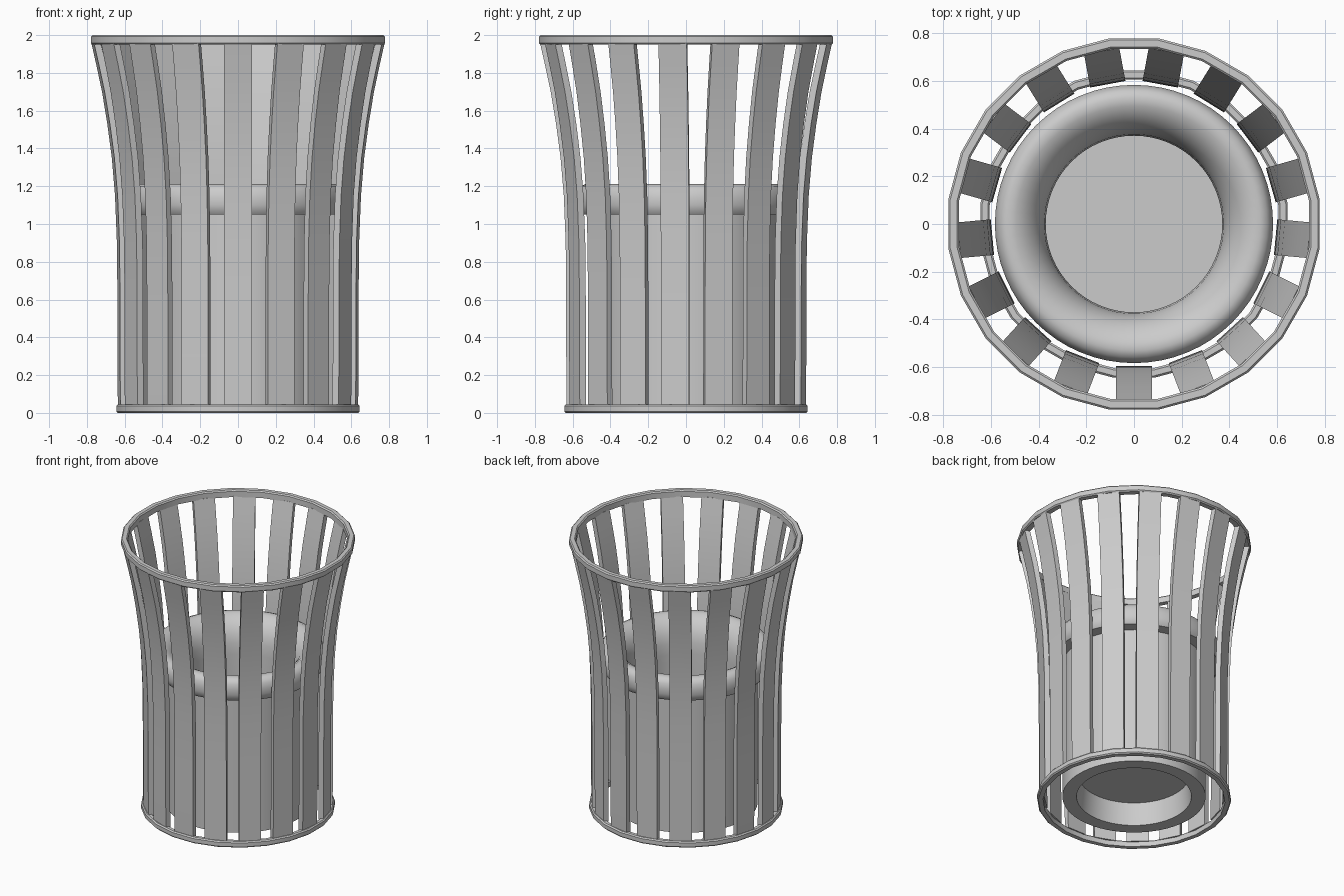
import bpy, bmesh, math
from mathutils import Matrix

if "Cube" in bpy.data.objects:
    bpy.data.objects.remove(bpy.data.objects["Cube"])


def finish(name, bm, angle=35):
    bmesh.ops.recalc_face_normals(bm, faces=bm.faces[:])
    me = bpy.data.meshes.new(name)
    bm.to_mesh(me)
    bm.free()
    ob = bpy.data.objects.new(name, me)
    bpy.context.collection.objects.link(ob)
    bpy.ops.object.select_all(action='DESELECT')
    ob.select_set(True)
    bpy.context.view_layer.objects.active = ob
    bpy.ops.object.shade_smooth_by_angle(angle=math.radians(angle))
    return ob


def lathe(name, profile, segs, offset=0.0):
    """Revolve a closed (radius, z) profile around the z axis."""
    bm = bmesh.new()
    rows = []
    for i in range(segs):
        a = math.tau * (i + offset) / segs
        rows.append([bm.verts.new((r * math.cos(a), r * math.sin(a), z)) for r, z in profile])
    n = len(profile)
    for i in range(segs):
        p, q = rows[i], rows[(i + 1) % segs]
        for j in range(n):
            k = (j + 1) % n
            bm.faces.new((p[j], q[j], q[k], p[k]))
    return finish(name, bm)


def hoop(name, r_in, r_out, z0, z1, b=0.008):
    prof = [(r_in, z0), (r_out - b, z0), (r_out, z0 + b), (r_out, z1 - b),
            (r_out - b, z1), (r_in + b, z1), (r_in, z1 - b)]
    lathe(name, prof, 24, 0.5)


# Top and bottom hoops
hoop("top_hoop", 0.74, 0.785, 1.95, 2.0)
hoop("bottom_hoop", 0.61, 0.65, 0.0, 0.045)

# Flared slats around the basket
SLATS, WIDTH, THICK = 17, 0.15, 0.036
outer = [(0.632, 0.035), (0.634, 0.3), (0.634, 0.6), (0.637, 0.9), (0.647, 1.15),
         (0.664, 1.35), (0.688, 1.53), (0.716, 1.7), (0.746, 1.84), (0.772, 1.955)]
for s in range(SLATS):
    bm = bmesh.new()
    loops = []
    for r, z in outer:
        loops.append([bm.verts.new((x, y, z)) for x, y in
                      ((r, -WIDTH / 2), (r, WIDTH / 2),
                       (r - THICK, WIDTH / 2), (r - THICK, -WIDTH / 2))])
    for a, b in zip(loops, loops[1:]):
        for j in range(4):
            k = (j + 1) % 4
            bm.faces.new((a[j], a[k], b[k], b[j]))
    bm.faces.new(loops[0])
    bm.faces.new(loops[-1])
    bm.transform(Matrix.Rotation(-math.pi / 2 + math.tau * s / SLATS, 4, 'Z'))
    finish(f"slat_{s + 1:02d}", bm)

# Inner bin: outer wall, overhanging rounded lip, funnel mouth and inner wall
lathe("inner_bin", [
    (0.385, 0.035), (0.48, 0.035), (0.48, 1.05), (0.56, 1.05), (0.575, 1.07),
    (0.583, 1.10), (0.583, 1.14), (0.575, 1.175), (0.558, 1.2), (0.53, 1.212),
    (0.495, 1.207), (0.455, 1.185), (0.42, 1.15), (0.392, 1.1), (0.376, 1.04),
    (0.37, 0.96), (0.37, 0.2)], 64)

# Raised bin floor
bm = bmesh.new()
bmesh.ops.create_cone(bm, cap_ends=True, segments=64, radius1=0.373, radius2=0.373,
                      depth=0.02, matrix=Matrix.Translation((0, 0, 0.21)))
finish("bin_floor", bm)
